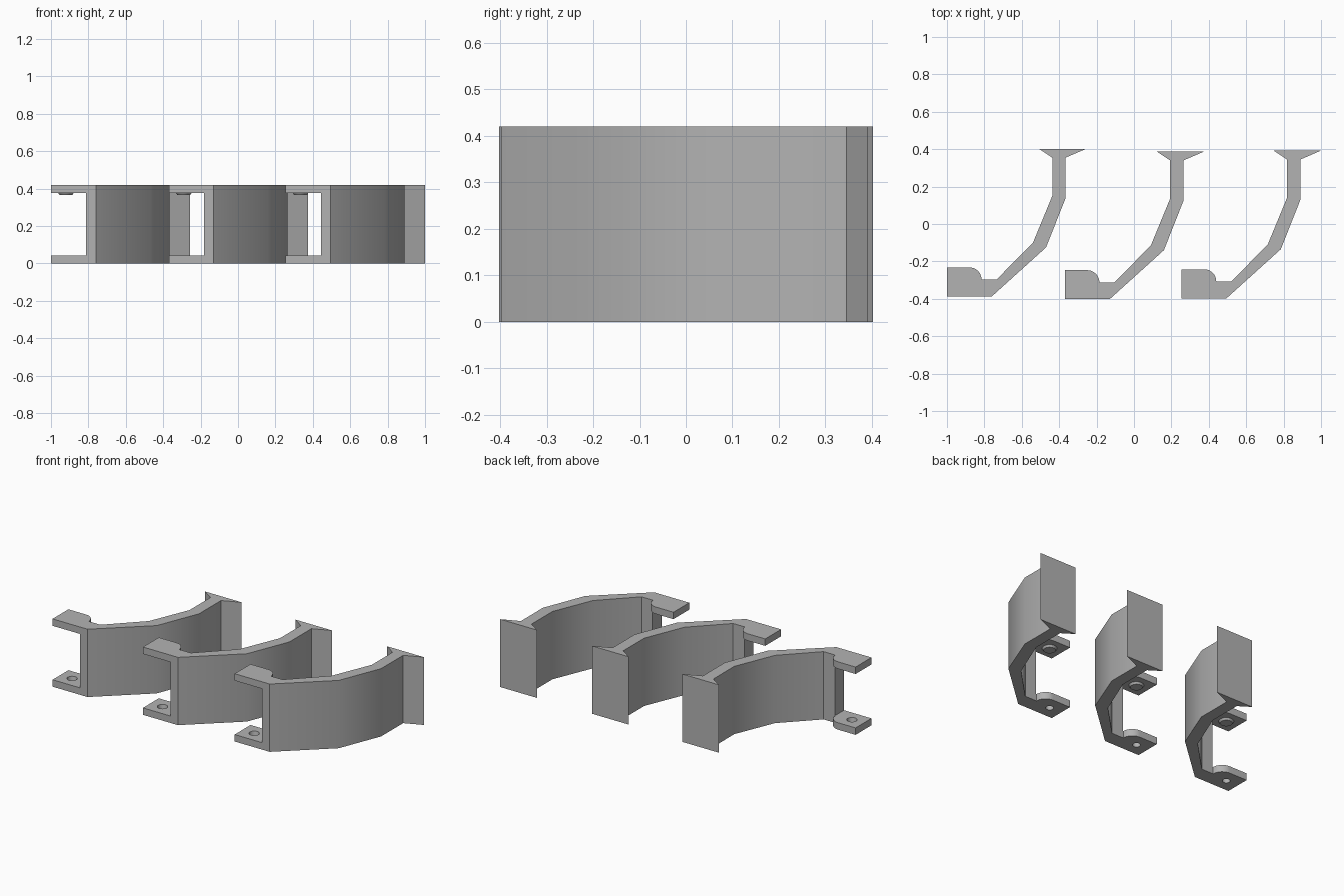
import bpy, bmesh, math
from mathutils import Matrix

cube = bpy.data.objects.get("Cube")
if cube:
    bpy.data.objects.remove(cube, do_unlink=True)

HEIGHT, TAB = 0.42, 0.043

grey = bpy.data.materials.new("plain grey")
grey.use_nodes = True
colour = (0.45, 0.45, 0.45, 1)
grey.diffuse_color = colour
grey.node_tree.nodes["Principled BSDF"].inputs["Base Color"].default_value = colour


def finish(name, bm):
    bmesh.ops.recalc_face_normals(bm, faces=bm.faces)
    mesh = bpy.data.meshes.new(name)
    bm.to_mesh(mesh)
    bm.free()
    mesh.materials.append(grey)
    obj = bpy.data.objects.new(name, mesh)
    bpy.context.collection.objects.link(obj)
    return obj


def extrude(name, outline, z0, z1):
    bm = bmesh.new()
    face = bm.faces.new([bm.verts.new((x, y, z0)) for x, y in outline])
    top = bmesh.ops.extrude_face_region(bm, geom=[face])["geom"]
    bmesh.ops.translate(bm, verts=[v for v in top if isinstance(v, bmesh.types.BMVert)],
                        vec=(0, 0, z1 - z0))
    return finish(name, bm)


def cone(name, x, y, z0, z1, r0, r1):
    bm = bmesh.new()
    bmesh.ops.create_cone(bm, cap_ends=True, segments=32, radius1=r0, radius2=r1,
                          depth=z1 - z0, matrix=Matrix.Translation((x, y, (z0 + z1) / 2)))
    return finish(name, bm)


def smooth(obj):
    bpy.ops.object.select_all(action="DESELECT")
    obj.select_set(True)
    bpy.context.view_layer.objects.active = obj
    bpy.ops.object.shade_smooth_by_angle(angle=math.radians(30))


def cut(obj, cutters):
    for cutter in cutters:
        mod = obj.modifiers.new("cut", "BOOLEAN")
        mod.operation, mod.solver, mod.object = "DIFFERENCE", "EXACT", cutter
    graph = bpy.context.evaluated_depsgraph_get()
    mesh = bpy.data.meshes.new_from_object(obj.evaluated_get(graph))
    obj.modifiers.clear()
    obj.data = mesh
    for cutter in cutters:
        bpy.data.objects.remove(cutter, do_unlink=True)


# Plan outline: hinge tab with a rounded corner, bent arm, flared end plate
corner = [(-0.88 + 0.065 * math.sin(a), -0.297 + 0.065 * math.cos(a))
          for a in (math.radians(9 * i) for i in range(11))]
arm = [(-0.735, -0.297), (-0.54, -0.10), (-0.437, 0.15), (-0.437, 0.355),
       (-0.508, 0.402), (-0.256, 0.402), (-0.365, 0.355), (-0.365, 0.14),
       (-0.47, -0.125), (-0.76, -0.387)]
outline = [(-1, -0.387), (-1, -0.232)] + corner + arm

names = ("right", "middle", "left")
for side, (dx, dy) in zip(names, ((0, 0), (0.63, -0.015), (1.255, -0.01))):
    bracket = extrude(side + "_bracket", [(x + dx, y + dy) for x, y in outline], 0, HEIGHT)
    px, py = -0.92 + dx, -0.31 + dy
    # Gap between the two hinge tabs, and the tapered hole in the lower tab
    left, right, front, back = dx - 1.1, dx - 0.812, dy - 0.5, dy - 0.1
    gap = extrude("gap_cutter", [(left, front), (right, front), (right, back), (left, back)],
                  TAB, HEIGHT - TAB)
    hole = cone("hole_cutter", px, py, -0.01, TAB + 0.01, 0.02, 0.031)
    cut(bracket, [gap, hole])
    smooth(bracket)
    # Pivot boss under the upper tab
    boss = cone(side + "_pivot_boss", px, py, HEIGHT - TAB - 0.012, HEIGHT - TAB + 0.005,
                0.034, 0.045)
    smooth(boss)
